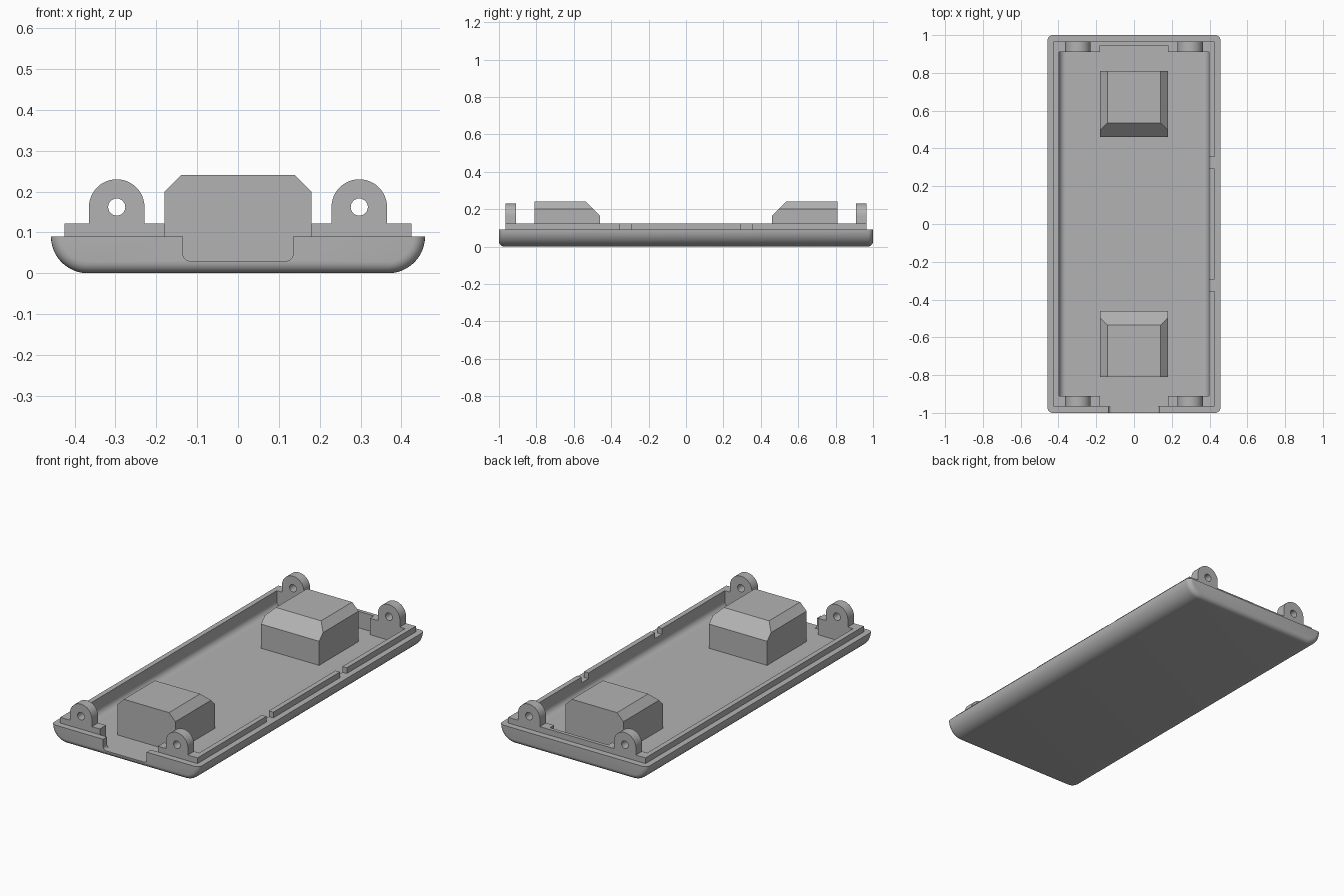
import bpy, bmesh
from math import sin, cos, pi, radians
from mathutils import Vector

if "Cube" in bpy.data.objects:
    bpy.data.objects.remove(bpy.data.objects["Cube"], do_unlink=True)

grey = bpy.data.materials.new("plain grey")
grey.use_nodes = True
grey.diffuse_color = (0.45, 0.45, 0.45, 1)
grey.node_tree.nodes["Principled BSDF"].inputs["Base Color"].default_value = grey.diffuse_color


def arc(cx, cz, r, a0, a1, n=12):
    """Points (x, z) on an arc, angles in degrees."""
    angles = [radians(a0 + (a1 - a0) * i / n) for i in range(n + 1)]
    return [(cx + r * cos(a), cz + r * sin(a)) for a in angles]


def loft(name, sections):
    """Skin through (y, xz points) sections and cap both ends."""
    bm = bmesh.new()
    rings = [[bm.verts.new((x, y, z)) for x, z in pts] for y, pts in sections]
    for a, b in zip(rings, rings[1:]):
        for i in range(len(a)):
            j = (i + 1) % len(a)
            bm.faces.new((a[i], a[j], b[j], b[i]))
    bm.faces.new(rings[0])
    bm.faces.new(rings[-1])
    bmesh.ops.recalc_face_normals(bm, faces=bm.faces)
    mesh = bpy.data.meshes.new(name)
    bm.to_mesh(mesh)
    bm.free()
    mesh.materials.append(grey)
    obj = bpy.data.objects.new(name, mesh)
    bpy.context.collection.objects.link(obj)
    return obj


def prism(name, pts, y0, y1):
    return loft(name, [(y0, pts), (y1, pts)])


def box(name, x0, x1, y0, y1, z0, z1):
    return prism(name, [(x0, z0), (x1, z0), (x1, z1), (x0, z1)], y0, y1)


def combine(obj, other, operation="DIFFERENCE"):
    other.hide_render = True
    mod = obj.modifiers.new(operation, "BOOLEAN")
    mod.operation, mod.solver, mod.object = operation, "EXACT", other
    bpy.context.view_layer.objects.active = obj
    bpy.ops.object.modifier_apply(modifier=mod.name)
    bpy.data.objects.remove(other, do_unlink=True)


def smooth(obj):
    bpy.ops.object.select_all(action="DESELECT")
    obj.select_set(True)
    bpy.context.view_layer.objects.active = obj
    bpy.ops.object.shade_smooth_by_angle(angle=radians(30))


RIM, LIP, FLOOR = 0.09, 0.122, 0.03


def trough(half, radius, arc_z, top):
    """U-shaped cross-section with round lower corners."""
    cx = half - radius
    return ([(-half, top)] if top > arc_z else []) + arc(-cx, arc_z, radius, 180, 270) \
        + arc(cx, arc_z, radius, 270, 360) + ([(half, top)] if top > arc_z else [])


# Outer shell with filleted ends
fillet, sections = 0.028, []
for i in range(7):
    a = pi / 2 * i / 6
    inset = fillet * (1 - sin(a))
    pts = [(x, z) for x, z in arc(-0.368, RIM, RIM - inset, 180, 270)
           + arc(0.368, RIM, RIM - inset, 270, 360)]
    sections.append((-1 + fillet * (1 - cos(a)), pts))
sections += [(-y, pts) for y, pts in reversed(sections)]
shell = loft("case_shell", sections)

# Raised lip around the rim
combine(shell, box("lip", -0.425, 0.425, -0.965, 0.965, 0.07, LIP), "UNION")

# Hollow interior with thinner middle at each end
combine(shell, prism("cavity", trough(0.397, 0.035, FLOOR + 0.035, 0.2), -0.91, 0.91))
combine(shell, box("back_recess", -0.18, 0.18, 0.85, 0.945, FLOOR, 0.2))
combine(shell, box("front_recess", -0.18, 0.18, -0.965, -0.85, FLOOR, 0.2))
combine(shell, box("front_lip_gap", -0.18, 0.18, -1.1, -0.94, RIM, 0.2))

# Front opening with rounded lower corners
combine(shell, prism("front_opening", trough(0.135, 0.018, FLOOR + 0.018, 0.2), -1.1, -0.94))

# Two latch gaps in the lip on the left side
for y in (-0.325, 0.325):
    combine(shell, box("latch_gap", 0.38, 0.44, y - 0.03, y + 0.03, RIM, 0.2))
smooth(shell)

for sy, end in ((-1, "front"), (1, "back")):
    # Support block, chamfered on its sides and toward the middle
    profile = [(-0.18, FLOOR), (0.18, FLOOR), (0.18, 0.2), (0.14, 0.24), (-0.14, 0.24), (-0.18, 0.2)]
    block = prism(end + "_block", profile, sy * 0.46, sy * 0.81)
    bm = bmesh.new()
    bm.from_mesh(block.data)
    cut = bmesh.ops.bisect_plane(bm, geom=bm.verts[:] + bm.edges[:] + bm.faces[:],
                                 plane_co=Vector((0, sy * 0.535, 0.24)),
                                 plane_no=Vector((0, -sy, 1)), clear_outer=True)
    rim = [e for e in cut["geom_cut"] if isinstance(e, bmesh.types.BMEdge)]
    bmesh.ops.contextual_create(bm, geom=rim)
    bmesh.ops.recalc_face_normals(bm, faces=bm.faces)
    bm.to_mesh(block.data)
    bm.free()

    # Pair of round-topped lugs with pin holes
    for cx, side in ((-0.297, "right"), (0.297, "left")):
        outline = [(cx - 0.068, LIP), (cx + 0.068, LIP)] + arc(cx, 0.162, 0.068, 0, 180, 24)
        lug = prism(f"{end}_{side}_lug", outline, sy * 0.91, sy * 0.965)
        hole = prism("pin_hole", arc(cx, 0.162, 0.021, 0, 345, 23), sy * 0.8, sy * 1.1)
        combine(lug, hole)
        smooth(lug)
